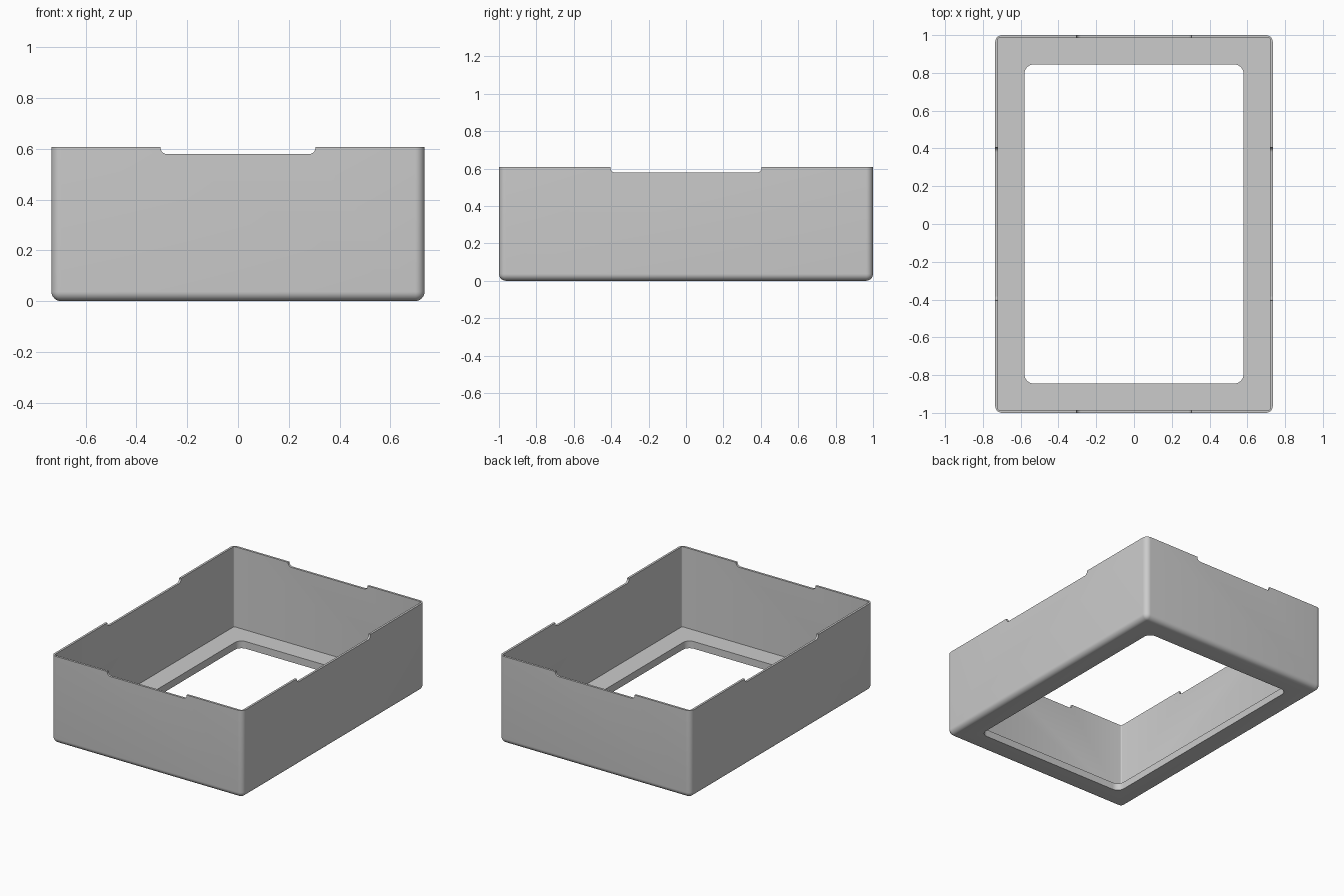
import bpy, bmesh
from mathutils import Matrix, Vector

if "Cube" in bpy.data.objects:
    bpy.data.objects.remove(bpy.data.objects["Cube"])

HX, HY, H = 0.735, 1.0, 0.607     # outer half sizes and height
WALL, FLOOR = 0.015, 0.05

grey = bpy.data.materials.new("plain grey")
grey.use_nodes = True
color = (0.6, 0.6, 0.6, 1)
grey.diffuse_color = color
grey.node_tree.nodes["Principled BSDF"].inputs["Base Color"].default_value = color


def rounded_box(name, low, high, radius=0, pick=None, segments=8):
    """Box between two corners; edges chosen by pick(direction, middle) are rounded."""
    low, high = Vector(low), Vector(high)
    bm = bmesh.new()
    place = Matrix.Translation((low + high) / 2) @ Matrix.Diagonal((*(high - low), 1))
    bmesh.ops.create_cube(bm, size=1, matrix=place)
    if pick:
        edges = []
        for e in bm.edges:
            a, b = (v.co for v in e.verts)
            if pick((b - a).normalized(), (a + b) / 2):
                edges.append(e)
        bmesh.ops.bevel(bm, geom=edges, offset=radius, offset_type='OFFSET',
                        segments=segments, profile=0.5, affect='EDGES')
    bmesh.ops.recalc_face_normals(bm, faces=bm.faces)
    mesh = bpy.data.meshes.new(name)
    bm.to_mesh(mesh)
    bm.free()
    mesh.materials.append(grey)
    obj = bpy.data.objects.new(name, mesh)
    bpy.context.collection.objects.link(obj)
    return obj


# Outer shell, rounded at the upright corners and around the base
shell = rounded_box("open_box_frame", (-HX, -HY, 0), (HX, HY, H), 0.037,
                    lambda d, m: abs(d.z) > 0.9 or m.z < 0.01)

cutters = [
    # Cavity with nearly square corners
    rounded_box("cavity_cutter", (WALL - HX, WALL - HY, FLOOR),
                (HX - WALL, HY - WALL, 1), 0.008, lambda d, m: abs(d.z) > 0.9, 3),
    # Window through the floor
    rounded_box("floor_window_cutter", (-0.58, -0.845, -0.2), (0.58, 0.845, 0.3),
                0.05, lambda d, m: abs(d.z) > 0.9),
    # Rim notches with rounded lower corners, in all four walls
    rounded_box("end_notch_cutter", (-0.305, -1.2, 0.579), (0.305, 1.2, 0.8),
                0.025, lambda d, m: abs(d.y) > 0.9 and m.z < 0.6),
    rounded_box("side_notch_cutter", (-1, -0.405, 0.579), (1, 0.405, 0.8),
                0.025, lambda d, m: abs(d.x) > 0.9 and m.z < 0.6),
]

bpy.context.view_layer.objects.active = shell
for cutter in cutters:
    cutter.hide_render = True
    mod = shell.modifiers.new(cutter.name, 'BOOLEAN')
    mod.operation, mod.solver, mod.object = 'DIFFERENCE', 'EXACT', cutter
    bpy.ops.object.modifier_apply(modifier=mod.name)
    bpy.data.objects.remove(cutter)

bpy.ops.object.select_all(action='DESELECT')
shell.select_set(True)
bpy.ops.object.shade_smooth_by_angle(angle=0.6)
